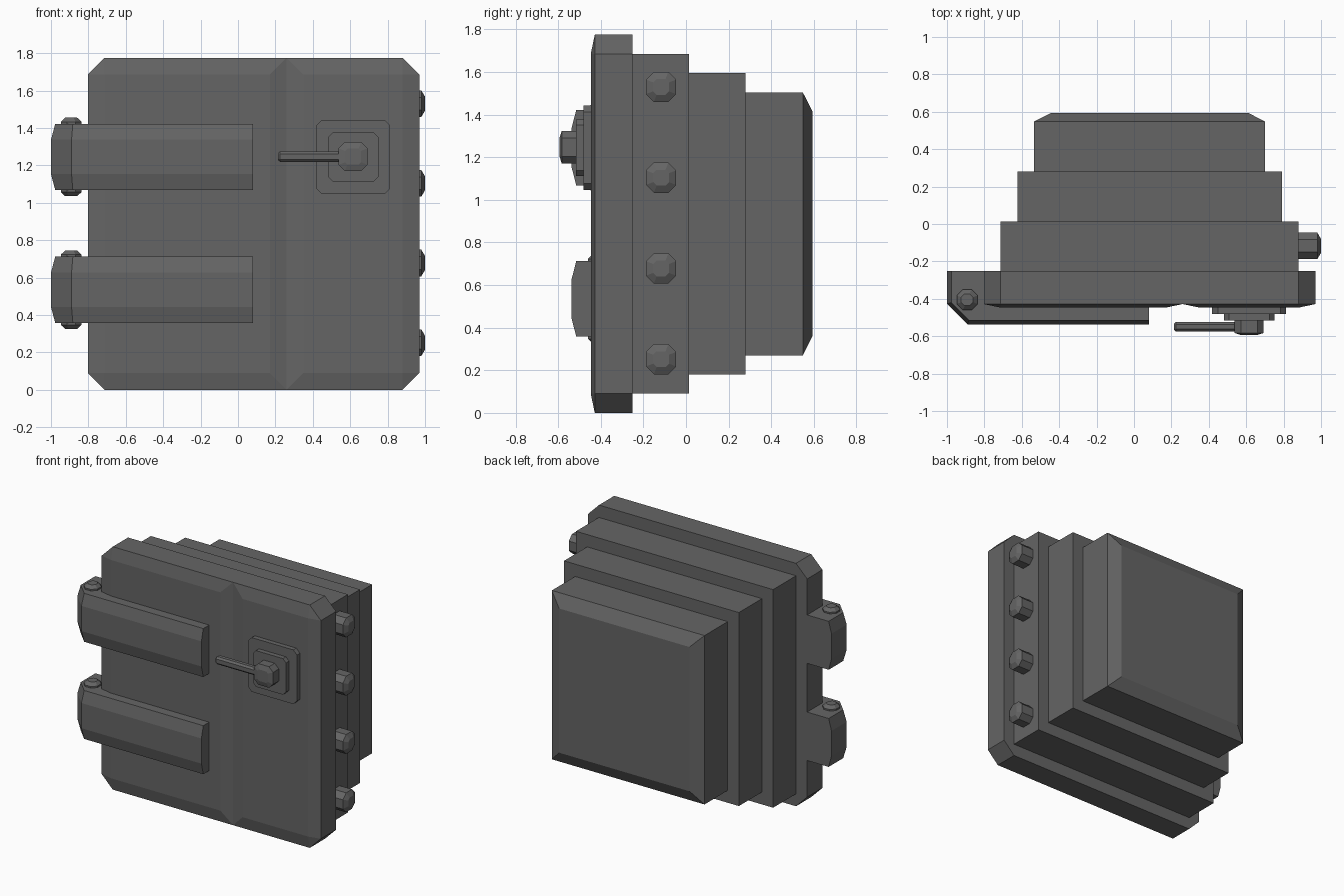
import bpy, bmesh
from mathutils import Vector

if "Cube" in bpy.data.objects:
    bpy.data.objects.remove(bpy.data.objects["Cube"])

mat = bpy.data.materials.new("dark grey metal")
mat.diffuse_color = (0.13, 0.13, 0.13, 1)
mat.use_nodes = True
mat.node_tree.nodes["Principled BSDF"].inputs["Base Color"].default_value = mat.diffuse_color


def add_hull(bm, pts):
    """Add the convex hull of the points to bm."""
    unique = {tuple(round(c, 5) for c in p) for p in pts}
    verts = [bm.verts.new(p) for p in sorted(unique)]
    res = bmesh.ops.convex_hull(bm, input=verts)
    junk = {g for g in res["geom_interior"] + res["geom_unused"]
            if isinstance(g, bmesh.types.BMVert)}
    bmesh.ops.delete(bm, geom=list(junk), context="VERTS")


def finish(name, bm):
    bmesh.ops.dissolve_limit(bm, angle_limit=0.01, verts=bm.verts[:], edges=bm.edges[:])
    bmesh.ops.recalc_face_normals(bm, faces=bm.faces[:])
    me = bpy.data.meshes.new(name)
    bm.to_mesh(me)
    bm.free()
    me.materials.append(mat)
    ob = bpy.data.objects.new(name, me)
    bpy.context.collection.objects.link(ob)
    return ob


def hull(name, pts):
    bm = bmesh.new()
    add_hull(bm, pts)
    return finish(name, bm)


def stack(name, axis, centre, layers):
    """Convex solid from chamfered rectangles: (position, half u, half v, cut)."""
    pts = []
    for d, u, v, c in layers:
        for su in (-1, 1):
            for sv in (-1, 1):
                for a, b in ((u - c, v), (u, v - c)):
                    a, b = centre[0] + su * a, centre[1] + sv * b
                    pts.append({"x": (d, a, b), "y": (a, d, b), "z": (a, b, d)}[axis])
    return hull(name, pts)


# door plate: two raised panels meeting in a shallow vertical groove
H, C, GROOVE = 1.775, 0.09, 0.26
Y_BACK, Y_EDGE, Y_FRONT = -0.252, -0.428, -0.447
bm = bmesh.new()
for side, s in ((-0.803, 1), (0.97, -1)):
    pts = []
    for z, sz in ((0, 1), (H, -1)):
        for y in (Y_BACK, Y_EDGE):
            pts += [(side, y, z + sz * C), (side + s * C, y, z), (GROOVE, y, z)]
        pts += [(side + s * C, Y_FRONT, z + sz * C), (GROOVE - s * C, Y_FRONT, z + sz * C)]
    add_hull(bm, pts)
inner = [f for f in bm.faces if all(abs(v.co.x - GROOVE) < 1e-4 for v in f.verts)]
bmesh.ops.delete(bm, geom=inner, context="FACES")
bmesh.ops.remove_doubles(bm, verts=bm.verts[:], dist=1e-4)
finish("door_plate", bm)

# stepped body behind the door
MID = (0.0835, 0.8875)
stack("body_step_front", "y", MID, [(-0.252, 0.797, 0.797, 0), (0.013, 0.797, 0.797, 0)])
stack("body_step_middle", "y", MID, [(0.013, 0.707, 0.707, 0), (0.28, 0.707, 0.707, 0)])
stack("body_step_back", "y", MID, [(0.28, 0.617, 0.617, 0), (0.548, 0.617, 0.617, 0),
                                   (0.594, 0.527, 0.527, 0)])

# hinge straps with their pins
for label, z in (("lower", 0.535), ("upper", 1.245)):
    middle = [(-1.0, -0.252), (-1.0, -0.427), (-0.89, -0.537), (0.08, -0.537)]
    edge = [(-0.977, -0.252), (-0.977, -0.42), (-0.883, -0.515), (0.08, -0.515),
            (0.08, -0.43), (-0.75, -0.252)]
    pts = [(x, y, z + s * 0.092) for x, y in middle for s in (-1, 1)]
    pts += [(x, y, z + s * 0.177) for x, y in edge for s in (-1, 1)]
    hull("hinge_strap_" + label, pts)
    stack("hinge_pin_" + label, "z", (-0.892, -0.405),
          [(z - 0.21, 0.032, 0.032, 0.019), (z - 0.188, 0.055, 0.055, 0.032),
           (z + 0.188, 0.055, 0.055, 0.032), (z + 0.21, 0.032, 0.032, 0.019)])

# locking bolts on the right side
for i in range(4):
    stack(f"locking_bolt_{i + 1}", "x", (-0.117, 0.252 + i * 0.426),
          [(0.87, 0.071, 0.071, 0.037), (0.98, 0.071, 0.071, 0.037),
           (1.0, 0.037, 0.037, 0.016)])

# handle: two backing plates, knob and lever
HC = (0.616, 1.244)
stack("handle_plate_large", "y", HC, [(-0.44, 0.198, 0.198, 0.03), (-0.482, 0.198, 0.198, 0.03)])
stack("handle_plate_small", "y", HC, [(-0.482, 0.134, 0.132, 0.025), (-0.517, 0.134, 0.132, 0.025)])
stack("handle_knob", "y", (0.615, 1.247), [(-0.517, 0.077, 0.077, 0.033), (-0.583, 0.077, 0.077, 0.033),
                                           (-0.594, 0.042, 0.042, 0.012)])
stack("handle_lever", "x", (-0.549, 1.247),
      [(0.213, 0.016, 0.018, 0.008), (0.225, 0.026, 0.028, 0.013), (0.56, 0.026, 0.028, 0.013)])
